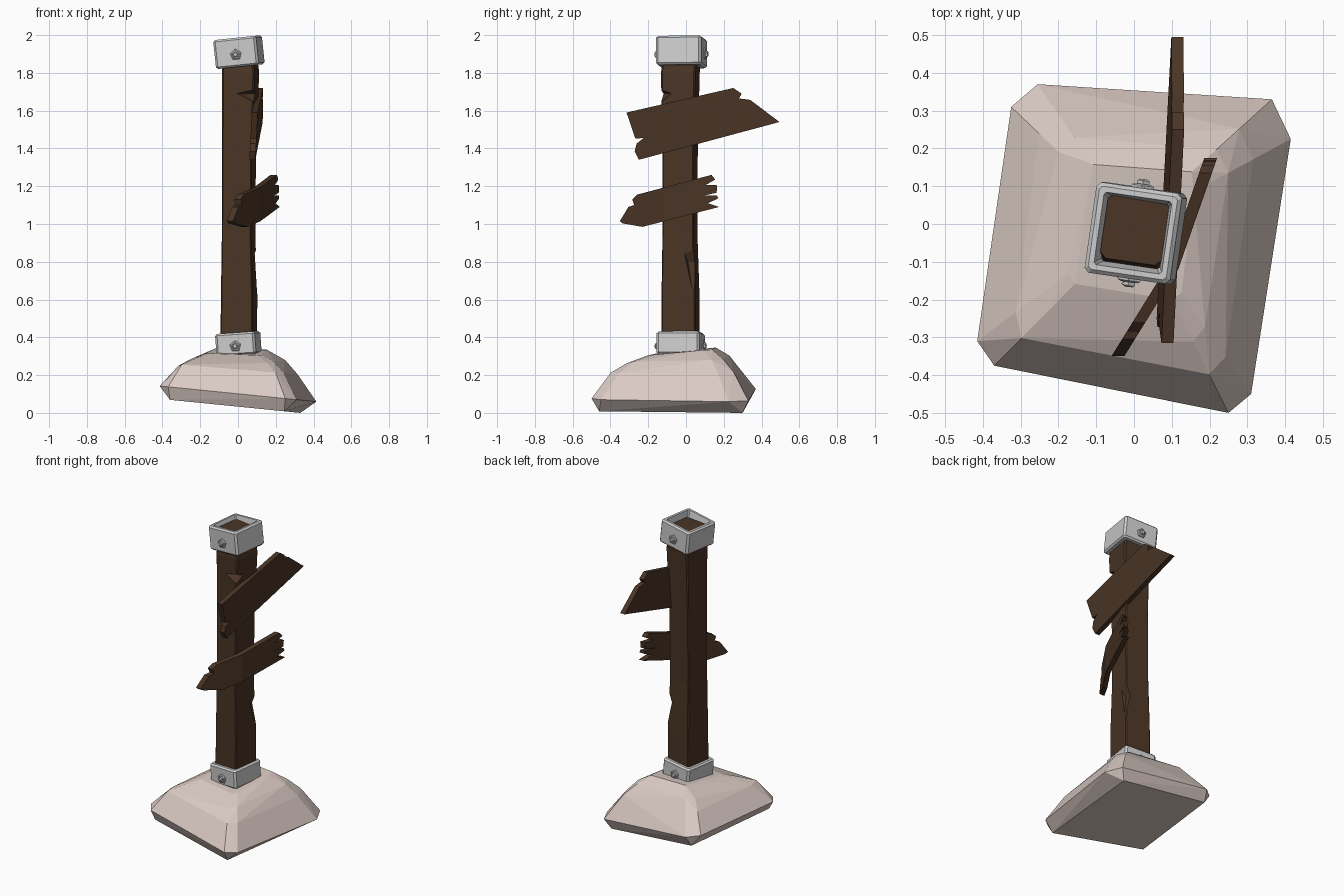
import bpy, bmesh, random
from math import radians, pi, cos, sin
from mathutils import Matrix, Vector

if "Cube" in bpy.data.objects:
    bpy.data.objects.remove(bpy.data.objects["Cube"])

random.seed(4)


def material(name, rgb):
    m = bpy.data.materials.new(name)
    m.diffuse_color = (*rgb, 1)
    m.use_nodes = True
    m.node_tree.nodes["Principled BSDF"].inputs["Base Color"].default_value = m.diffuse_color
    return m


WOOD = material("dark_wood", (0.068, 0.035, 0.018))
STONE = material("pale_stone", (0.70, 0.59, 0.55))
TURN = radians(-8.3)


def finish(name, bm, mat=None):
    bmesh.ops.recalc_face_normals(bm, faces=bm.faces)
    me = bpy.data.meshes.new(name)
    bm.to_mesh(me)
    bm.free()
    ob = bpy.data.objects.new(name, me)
    bpy.context.collection.objects.link(ob)
    if mat:
        me.materials.append(mat)
    return ob


def loft(rings, closed=False):
    bm = bmesh.new()
    vs = [[bm.verts.new(p) for p in r] for r in rings]
    n = len(rings[0])
    pairs = list(zip(vs, vs[1:])) + ([(vs[-1], vs[0])] if closed else [])
    for a, b in pairs:
        for i in range(n):
            j = (i + 1) % n
            bm.faces.new((a[i], a[j], b[j], b[i]))
    if not closed:
        bm.faces.new(vs[0])
        bm.faces.new(vs[-1])
    return bm


def hull(points):
    bm = bmesh.new()
    for p in points:
        bm.verts.new(p)
    res = bmesh.ops.convex_hull(bm, input=bm.verts)
    loose = [v for v in bm.verts if not v.link_faces]
    bmesh.ops.delete(bm, geom=loose, context='VERTS')
    return bm


def square(hx, hy, ch, z):
    """Rectangle with chamfered corners at height z."""
    return [Vector((x, y, z)) for x, y in (
        (-hx, -hy + ch), (-hx + ch, -hy), (hx - ch, -hy), (hx, -hy + ch),
        (hx, hy - ch), (hx - ch, hy), (-hx + ch, hy), (-hx, hy - ch))]


# Stone foot: faceted mound, tilted down to the right
rim = [(-.255, .37), (-.325, .31), (-.415, -.31), (-.37, -.375),
       (.25, -.5), (.31, -.45), (.415, .225), (.365, .33)]
pts = [(x, y, .032 - .1 * x) for x, y in
       ((-.36, -.345), (.245, -.46), (.33, .30), (-.27, .33))]
pts += [(x, y, .1 - .1 * x) for x, y in rim]
for s, z, tx, ty in ((.78, .23, -.07, 0), (.6, .285, -.03, .04), (.4, .325, 0, .1)):
    for x, y in rim:
        k = s + random.uniform(-.03, .03)
        pts.append((x * k, y * k, z + tx * x * k + ty * y * k
                    + random.uniform(-.006, .006)))
bm = hull(pts)
bmesh.ops.dissolve_limit(bm, angle_limit=radians(4), verts=bm.verts, edges=bm.edges)
bm.verts.ensure_lookup_table()
low = min(v.co.z for v in bm.verts)
bmesh.ops.translate(bm, verts=bm.verts, vec=(0, 0, -low))
finish("stone_foot", bm, STONE)

# Wooden post: slightly waisted square beam
rings = []
for z, cx, cy, h, ch in ((.25, .003, -.028, .086, .006), (.62, .006, -.029, .085, .006),
                         (.95, .003, -.032, .078, .005), (1.4, .006, -.031, .079, .006),
                         (1.8, .014, -.03, .087, .008), (1.955, .002, -.014, .082, .016)):
    m = Matrix.Translation((cx, cy, z)) @ Matrix.Rotation(TURN, 4, 'Z')
    rings.append([m @ p for p in square(h, h * 1.06, ch, 0)])
post = finish("post", loft(rings), WOOD)

# Chips cut from the post edges
chips = ([(-.04, -.145, 1.69), (.15, -.2, 1.74), (.15, -.2, 1.58), (.15, -.07, 1.69),
          (-.02, -.2, 1.71), (.04, -.085, 1.69)],
         [(.125, -.045, .93), (.125, .09, .93), (.068, .085, .80), (.07, .01, .80),
          (.125, .05, .54), (.125, .09, .54)])
cutters = []
for i, c in enumerate(chips):
    cut = finish("chip_cutter_%d" % i, hull(c))
    cut.hide_render = True
    mod = post.modifiers.new("chip", 'BOOLEAN')
    mod.operation, mod.object, mod.solver = 'DIFFERENCE', cut, 'EXACT'
    cutters.append(cut)
bpy.context.view_layer.update()
baked = bpy.data.meshes.new_from_object(
    post.evaluated_get(bpy.context.evaluated_depsgraph_get()))
post.modifiers.clear()
post.data = baked
for cut in cutters:
    bpy.data.objects.remove(cut)


# Metal collars with a bolt on the front and the back
def collar(name, centre, tilt, hx, hy, h):
    m = (Matrix.Translation(centre) @ Matrix.Rotation(radians(tilt), 4, 'Y')
         @ Matrix.Rotation(TURN, 4, 'Z'))
    prof = ((-.032, -h, .006), (-.010, -h, .008), (0, -h + .01, .012),
            (0, h - .01, .012), (-.010, h, .008), (-.024, h, .006), (-.036, h - .05, .006))
    bm = loft([square(hx + d, hy + d, ch, z) for d, z, ch in prof], closed=True)
    finish(name, bm).matrix_world = m
    for side, label in ((-1, "front"), (1, "back")):
        r = []
        for rad, out in ((.031, -.006), (.031, .006), (.024, .010),
                         (.017, .010), (.017, .019), (.010, .023)):
            r.append([(rad * cos(2 * pi * k / 5 + pi / 2), side * (hy + out),
                       rad * sin(2 * pi * k / 5 + pi / 2)) for k in range(5)])
        finish(name + "_bolt_" + label, loft(r)).matrix_world = (
            m @ Matrix.Translation((0, 0, -.012)))


collar("top_collar", (.005, -.024, 1.91), -6, .115, .121, .077)
collar("bottom_collar", (.002, -.028, .366), -4, .106, .115, .06)


# Sign boards: splintered outlines in the y-z plane given thickness and bend
def board(name, outline, thick, mid_x, bend=None):
    bm = bmesh.new()
    bm.faces.new([bm.verts.new((0, y, z)) for y, z in outline])
    if bend is not None:
        bmesh.ops.bisect_plane(bm, geom=bm.verts[:] + bm.edges[:] + bm.faces[:],
                               plane_co=(0, bend, 0), plane_no=(0, 1, 0))
    ext = bmesh.ops.extrude_face_region(bm, geom=bm.faces[:])
    top = {v for v in ext["geom"] if isinstance(v, bmesh.types.BMVert)}
    for v in bm.verts:
        v.co.x = mid_x(v.co.y, v.co.z) + (thick / 2 if v in top else -thick / 2)
    finish(name, bm, WOOD)


upper = [(-.315, 1.59), (.25, 1.72), (.295, 1.69), (.28, 1.665), (.34, 1.657), (.495, 1.54),
         (-.25, 1.34), (-.272, 1.385), (-.262, 1.425), (-.225, 1.455), (-.268, 1.452)]
board("upper_board", upper, .032,
      lambda y, z: .097 + .036 * y + .06 * (z - 1.54))

lower = [(-.35, 1.015), (-.305, 1.09), (-.275, 1.10), (-.285, 1.13), (-.26, 1.155),
         (.135, 1.26), (.155, 1.235), (.105, 1.207), (.165, 1.205), (.162, 1.165),
         (.09, 1.15), (.165, 1.15), (.17, 1.135), (.115, 1.11), (.175, 1.09),
         (-.23, .985), (-.335, 1.003)]
board("lower_board", lower, .034,
      lambda y, z: .1 + (y + .12) * (.35 if y > -.12 else .62), bend=-.12)
